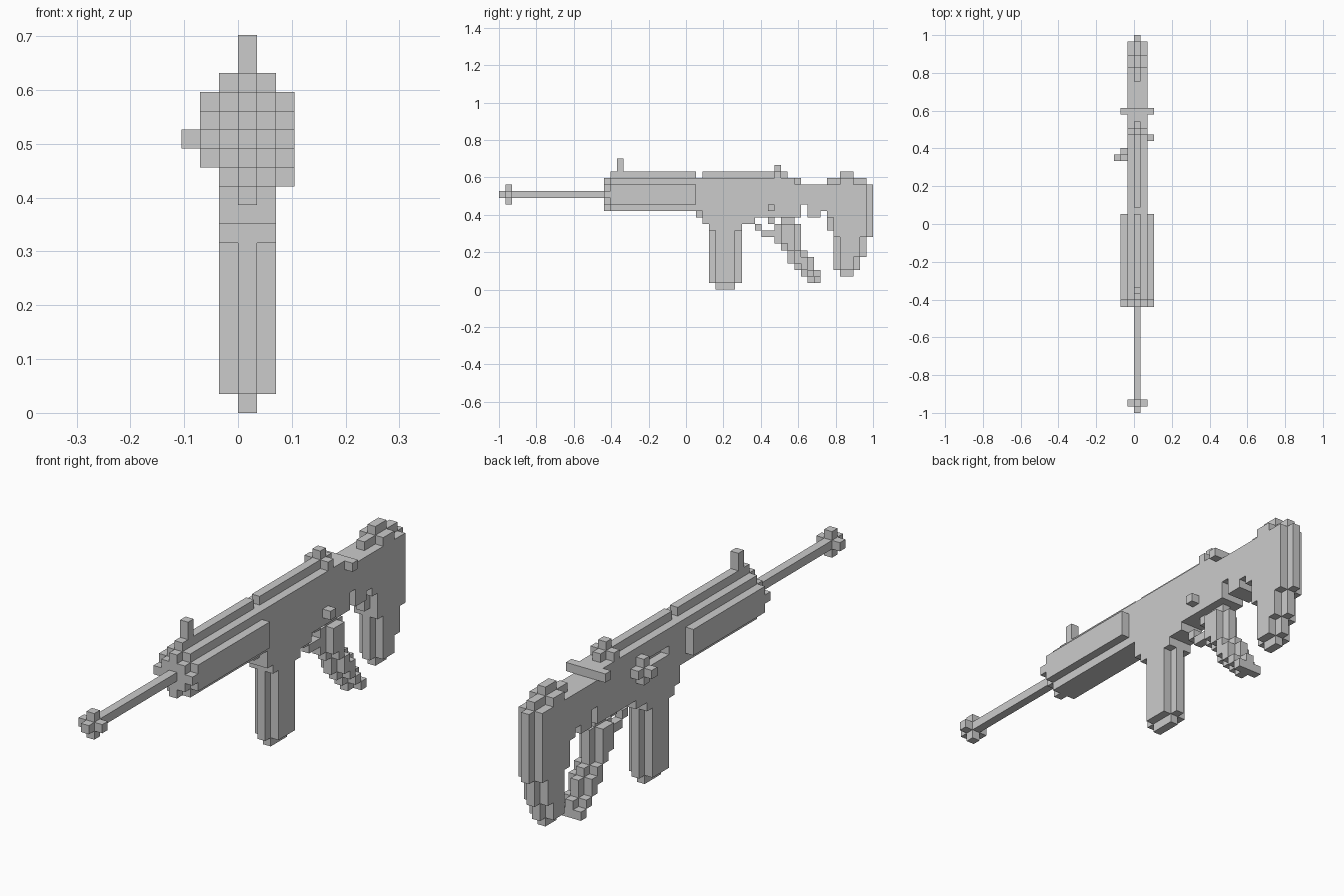
import bpy, bmesh
from mathutils import Vector

if "Cube" in bpy.data.objects:
    bpy.data.objects.remove(bpy.data.objects["Cube"])

U = 2 / 57          # size of one block
parts = {}


def box(x0, x1, y0, y1, z0, z1):
    return {(x, y, z) for x in range(x0, x1) for y in range(y0, y1) for z in range(z0, z1)}


def core(*a):       # one block wide, on the centre line
    return box(0, 1, *a)


def wide(*a):       # three blocks wide
    return box(-1, 2, *a)


# barrel with cross-shaped muzzle
parts["barrel"] = core(0, 16, 14, 15)
parts["muzzle"] = core(1, 2, 13, 16) | wide(1, 2, 14, 15)

# handguard: rounded section with a diamond front cap
parts["handguard"] = (wide(17, 30, 12, 17) | box(-2, 3, 17, 30, 13, 16)
                      | core(16, 17, 12, 17) | wide(16, 17, 13, 16)
                      | box(-2, 3, 16, 17, 14, 15))
parts["top_rail"] = core(17, 30, 17, 18) | core(31, 44, 17, 18)
parts["front_sight"] = core(18, 19, 18, 20)
parts["rear_sight"] = wide(42, 43, 17, 18) | core(42, 43, 18, 19)

# receiver with underside steps, side slot and rear notch
receiver = (wide(30, 46, 12, 17) | wide(31, 46, 11, 12) | core(30, 31, 11, 12)
            | wide(31, 39, 10, 11) | wide(32, 37, 9, 10)
            | wide(46, 50, 13, 16) | wide(47, 50, 12, 13) | wide(47, 49, 11, 12))
parts["receiver"] = receiver - box(-1, 0, 33, 38, 14, 15)
parts["magazine"] = core(32, 37, 1, 9) | wide(33, 36, 1, 9) | core(33, 36, 0, 1)

# small controls
parts["bolt_handle"] = (box(-3, -1, 38, 39, 14, 15) | box(-2, -1, 39, 40, 14, 15)
                        | box(-2, -1, 38, 39, 13, 16))
parts["side_button"] = box(2, 3, 41, 42, 12, 13)
parts["charging_bar"] = box(-2, 3, 45, 46, 16, 17)
parts["trigger"] = core(41, 42, 10, 11)
parts["trigger_guard"] = core(39, 40, 9, 10) | core(40, 43, 8, 9)

# slanted grip, row by row: z, front, back
grip = core(43, 45, 10, 11)
for z, a, b in [(9, 42, 46), (8, 42, 46), (7, 42, 46), (6, 43, 46), (5, 44, 47),
                (4, 44, 48), (3, 45, 48), (2, 46, 49), (1, 47, 49)]:
    grip |= core(a, b, z, z + 1) | wide(a + 1, max(b - 1, a + 2), z, z + 1)
parts["grip"] = grip

# stock: full centre slab, narrower side slabs
parts["stock"] = (core(51, 57, 8, 16) | core(50, 56, 16, 17) | core(52, 54, 17, 18)
                  | core(50, 51, 9, 16) | core(51, 56, 5, 8) | core(51, 55, 3, 5)
                  | core(52, 54, 2, 3) | wide(50, 56, 11, 16) | wide(51, 56, 8, 11)
                  | wide(52, 55, 5, 8) | wide(52, 54, 3, 5) | wide(52, 54, 16, 17))

filled = set().union(*parts.values())
CORNERS = [(-1, -1), (1, -1), (1, 1), (-1, 1)]


def build(name, cells):
    """Skin the exposed block faces of one part and merge flat areas."""
    bm = bmesh.new()
    for c in cells:
        for axis in range(3):
            for s in (-1, 1):
                n = list(c)
                n[axis] += s
                if tuple(n) in filled:
                    continue
                quad = []
                for p, q in CORNERS[::s]:
                    v = [k + 0.5 for k in c]
                    v[axis] += s / 2
                    v[(axis + 1) % 3] += p / 2
                    v[(axis + 2) % 3] += q / 2
                    quad.append(bm.verts.new((Vector(v) - Vector((0, 28.5, 0))) * U))
                bm.faces.new(quad)
    bmesh.ops.remove_doubles(bm, verts=bm.verts, dist=U * 0.01)
    bmesh.ops.dissolve_limit(bm, angle_limit=0.02, verts=bm.verts, edges=bm.edges)
    mesh = bpy.data.meshes.new(name)
    bm.to_mesh(mesh)
    bm.free()
    bpy.context.collection.objects.link(bpy.data.objects.new(name, mesh))


taken = set()
for name, cells in parts.items():
    build(name, cells - taken)
    taken |= cells
